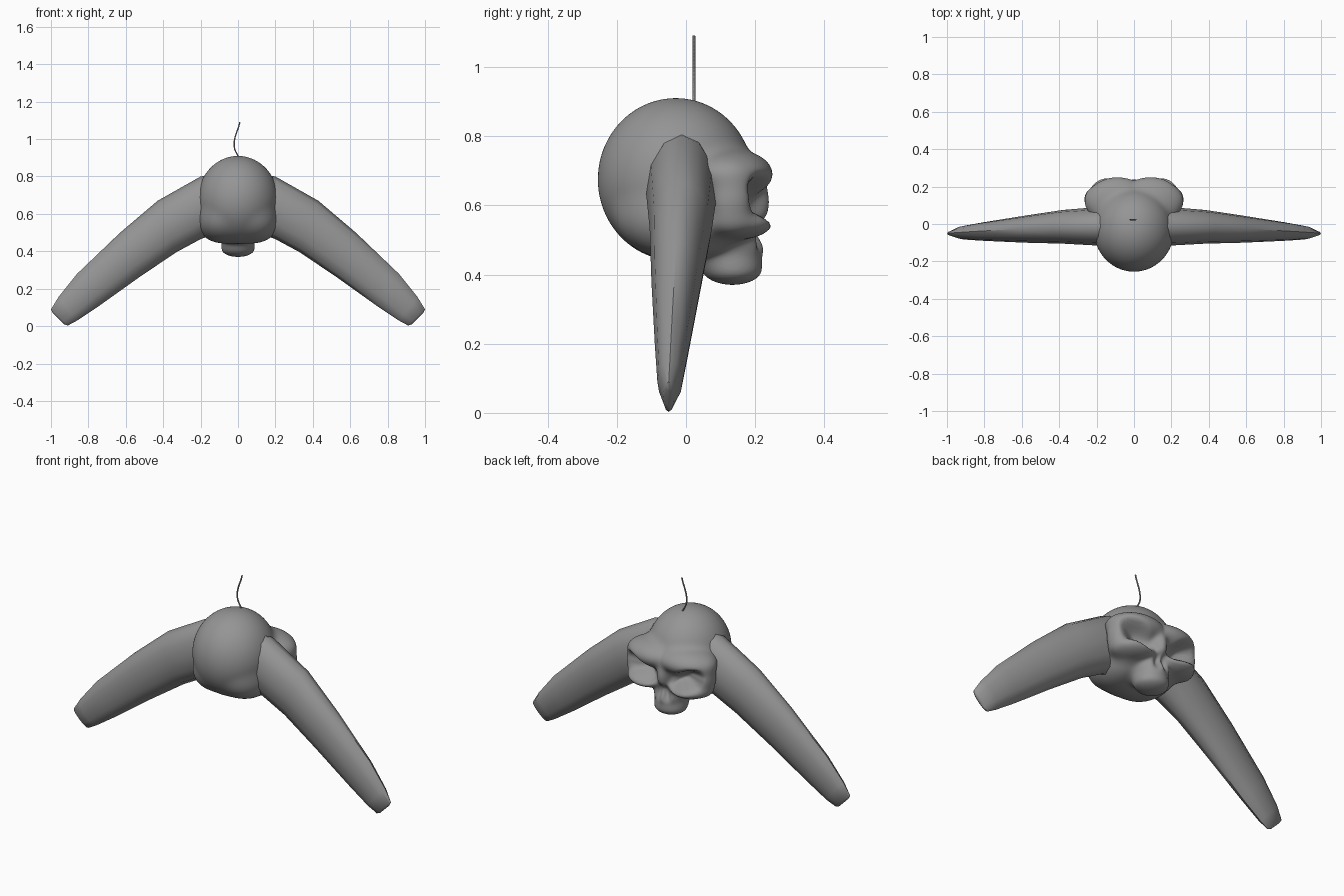
import bpy, bmesh, math
from mathutils import Vector

cube = bpy.data.objects.get("Cube")
if cube:
    bpy.data.objects.remove(cube)

grey = bpy.data.materials.new("stone_grey")
grey.use_nodes = True
GREY = (0.3, 0.3, 0.3, 1)
grey.diffuse_color = GREY
grey.node_tree.nodes["Principled BSDF"].inputs["Base Color"].default_value = GREY


def finish(bm, name, angle):
    bmesh.ops.recalc_face_normals(bm, faces=bm.faces)
    mesh = bpy.data.meshes.new(name)
    bm.to_mesh(mesh)
    bm.free()
    obj = bpy.data.objects.new(name, mesh)
    bpy.context.collection.objects.link(obj)
    mesh.materials.append(grey)
    bpy.ops.object.select_all(action='DESELECT')
    obj.select_set(True)
    bpy.context.view_layer.objects.active = obj
    bpy.ops.object.shade_smooth_by_angle(angle=math.radians(angle))
    return obj


# Skull volumes, on the half x >= 0: centre, radii
BONES = [
    ((0, -0.03, 0.675), (0.215, 0.225, 0.235)),     # cranium
    ((0.09, -0.01, 0.57), (0.13, 0.19, 0.125)),     # skull base
    ((0.09, 0.12, 0.69), (0.17, 0.13, 0.075)),      # brow
    ((0.22, 0.13, 0.62), (0.045, 0.06, 0.09)),      # temple
    ((0, 0.17, 0.61), (0.04, 0.07, 0.09)),          # nose bridge
    ((0.13, 0.14, 0.55), (0.115, 0.11, 0.05)),      # cheekbone
    ((0, 0.12, 0.48), (0.09, 0.105, 0.08)),         # upper jaw
    ((0, 0.135, 0.415), (0.09, 0.085, 0.045)),      # teeth
]
# Hollows: centre, radii, upward slant toward the outside
HOLLOWS = [
    ((0.14, 0.24, 0.615), (0.095, 0.10, 0.055), 0.4),   # eye socket
    ((0.022, 0.24, 0.51), (0.024, 0.05, 0.04), -0.8),   # nostril
    ((0.14, 0.2, 0.455), (0.045, 0.09, 0.035), 0.0),    # under cheek
]


def ellipsoid(p, c, r, slant=0.0):
    x, y = p[0] - c[0], p[1] - c[1]
    z = p[2] - c[2] - slant * x
    a, b, d = x / r[0], y / r[1], z / r[2]
    k0 = math.sqrt(a * a + b * b + d * d)
    k1 = math.sqrt((a / r[0]) ** 2 + (b / r[1]) ** 2 + (d / r[2]) ** 2)
    return k0 * (k0 - 1) / max(k1, 1e-6)


def blend(a, b, k):
    h = max(k - abs(a - b), 0) / k
    return min(a, b) - h * h * k / 4


def skull_distance(p):
    p = (abs(p.x), p.y, p.z)
    d = 1.0
    for c, r in BONES:
        d = blend(d, ellipsoid(p, c, r), 0.03)
    for c, r, slant in HOLLOWS:
        d = -blend(-d, ellipsoid(p, c, r, slant), 0.02)
    return d


# Skull: shrink a ball onto the blended volumes
bm = bmesh.new()
bmesh.ops.create_icosphere(bm, subdivisions=6, radius=1)
heart = Vector((0, 0.05, 0.61))
for v in bm.verts:
    ray, t = v.co.copy(), 0.45
    for _ in range(24):
        step = skull_distance(heart + ray * t)
        t = max(t - 0.85 * step, 0.02)
        if abs(step) < 0.0005:
            break
    v.co = heart + ray * t
for _ in range(2):
    bmesh.ops.smooth_vert(bm, verts=bm.verts, factor=0.5,
                          use_axis_x=True, use_axis_y=True, use_axis_z=True)
finish(bm, "skull", 60)

# Wing stations: top x, top z, bottom x, bottom z, back y, front y
STATIONS = [
    (0.10, 0.82, 0.10, 0.50, -0.11, 0.08),
    (0.20, 0.80, 0.20, 0.465, -0.115, 0.09),
    (0.43, 0.67, 0.33, 0.395, -0.105, 0.075),
    (0.63, 0.50, 0.53, 0.26, -0.10, 0.045),
    (0.86, 0.28, 0.74, 0.11, -0.09, 0.01),
    (0.96, 0.155, 0.86, 0.03, -0.083, -0.01),
    (1.00, 0.09, 0.91, 0.003, -0.066, -0.034),
    (0.99, 0.07, 0.93, 0.01, -0.055, -0.045),
]
SIDES = 12


def wing(name, side):
    bm = bmesh.new()
    rings = []
    for tx, tz, bx, bz, y0, y1 in STATIONS:
        ring = []
        for i in range(SIDES):
            a = math.tau * i / SIDES
            f = 0.5 + 0.5 * math.cos(a)
            ring.append(bm.verts.new((side * (bx + (tx - bx) * f),
                                      (y0 + y1) / 2 + (y1 - y0) / 2 * math.sin(a),
                                      bz + (tz - bz) * f)))
        rings.append(ring)
    for lo, hi in zip(rings, rings[1:]):
        for i in range(SIDES):
            j = (i + 1) % SIDES
            bm.faces.new((lo[i], lo[j], hi[j], hi[i]))
    bm.faces.new(rings[0])
    bm.faces.new(rings[-1])
    finish(bm, name, 50)


wing("left_wing", 1)
wing("right_wing", -1)

# Hanging string
curve = bpy.data.curves.new("string", 'CURVE')
curve.dimensions = '3D'
curve.bevel_depth = 0.004
curve.bevel_resolution = 1
curve.use_fill_caps = True
spline = curve.splines.new('BEZIER')
path = [(0.005, 0.9), (-0.02, 0.96), (0.01, 1.09)]
spline.bezier_points.add(len(path) - 1)
for point, (x, z) in zip(spline.bezier_points, path):
    point.co = (x, 0.023, z)
    point.handle_left_type = point.handle_right_type = 'AUTO'
string = bpy.data.objects.new("string", curve)
curve.materials.append(grey)
bpy.context.collection.objects.link(string)
